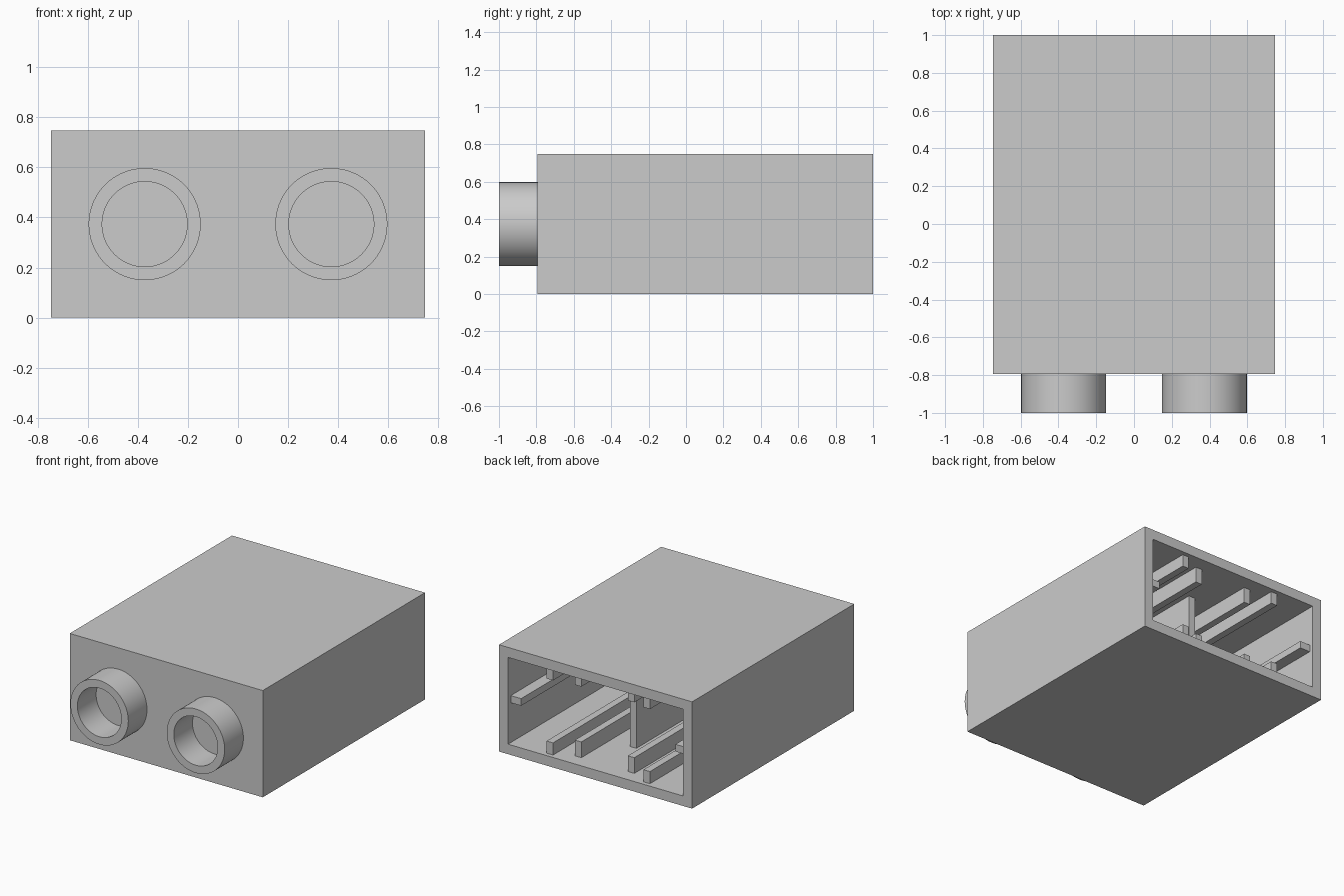
import bpy, bmesh, math
from mathutils import Matrix, Vector

if "Cube" in bpy.data.objects:
    bpy.data.objects.remove(bpy.data.objects["Cube"])

HALF_X, HEIGHT = 0.747, 0.747
FRONT, BACK = -0.793, 1.0
WALL = 0.07
INNER_X = HALF_X - WALL
INNER_FRONT = FRONT + WALL
MID_Z = HEIGHT / 2
EMBED = 0.01

grey = bpy.data.materials.new("plain_grey")
grey.use_nodes = True
grey.diffuse_color = (0.6, 0.6, 0.6, 1)
grey.node_tree.nodes["Principled BSDF"].inputs["Base Color"].default_value = (0.6, 0.6, 0.6, 1)


def finish(name, bm):
    bmesh.ops.recalc_face_normals(bm, faces=bm.faces)
    mesh = bpy.data.meshes.new(name)
    bm.to_mesh(mesh)
    bm.free()
    mesh.materials.append(grey)
    obj = bpy.data.objects.new(name, mesh)
    bpy.context.collection.objects.link(obj)
    return obj


def box_mesh(low, high):
    low, high = Vector(low), Vector(high)
    bm = bmesh.new()
    place = Matrix.Translation((low + high) / 2) @ Matrix.Diagonal((*(high - low), 1))
    bmesh.ops.create_cube(bm, size=1, matrix=place)
    return bm


def box(name, low, high):
    return finish(name, box_mesh(low, high))


# Housing: a box hollowed out from its open back
bm = box_mesh((-HALF_X, FRONT, 0), (HALF_X, BACK, HEIGHT))
bm.normal_update()
back_face = max(bm.faces, key=lambda f: f.normal.y)
bmesh.ops.inset_region(bm, faces=[back_face], thickness=WALL, use_even_offset=True)
pocket = bmesh.ops.extrude_discrete_faces(bm, faces=[back_face])["faces"][0]
for v in pocket.verts:
    v.co.y = INNER_FRONT
finish("housing", bm)


# Round collars: a ring profile spun about the y direction
def collar(name, x):
    bm = bmesh.new()
    outer, inner = 0.224, 0.17
    profile = [(outer, FRONT), (outer, -1), (inner, -1), (inner, FRONT)]
    verts = [bm.verts.new((x + r, y, MID_Z)) for r, y in profile]
    edges = [bm.edges.new(pair) for pair in zip(verts, verts[1:])]
    bmesh.ops.spin(bm, geom=verts + edges, cent=(x, 0, MID_Z), axis=(0, 1, 0),
                   angle=math.tau, steps=72, use_merge=True)
    bmesh.ops.remove_doubles(bm, verts=bm.verts, dist=0.0001)
    obj = finish(name, bm)
    bpy.ops.object.select_all(action="DESELECT")
    obj.select_set(True)
    bpy.context.view_layer.objects.active = obj
    bpy.ops.object.shade_smooth_by_angle(angle=math.radians(40))


# Rails on the floor, ceiling and side walls, mirrored left to right
RAIL = 0.025
for side, s in (("left", 1), ("right", -1)):
    collar(side + "_collar", s * 0.373)
    for kind, x, tall, end in (("outer", 0.375, 0.085, 0.97), ("inner", 0.205, 0.11, 0.9)):
        x0, x1 = s * x - RAIL, s * x + RAIL
        box(f"{side}_{kind}_floor_rail", (x0, INNER_FRONT - EMBED, WALL - EMBED),
            (x1, end, WALL + tall))
        box(f"{side}_{kind}_ceiling_rail", (x0, INNER_FRONT - EMBED, HEIGHT - WALL - tall),
            (x1, end, HEIGHT - WALL + EMBED))
    near, far = sorted((s * (INNER_X - 0.08), s * (INNER_X + EMBED)))
    box(side + "_wall_rail", (near, INNER_FRONT - EMBED, MID_Z - RAIL),
        (far, 0.97, MID_Z + RAIL))

# Central divider, set back from the opening
box("divider", (-RAIL, INNER_FRONT - EMBED, WALL - EMBED),
    (RAIL, 0.585, HEIGHT - WALL + EMBED))
